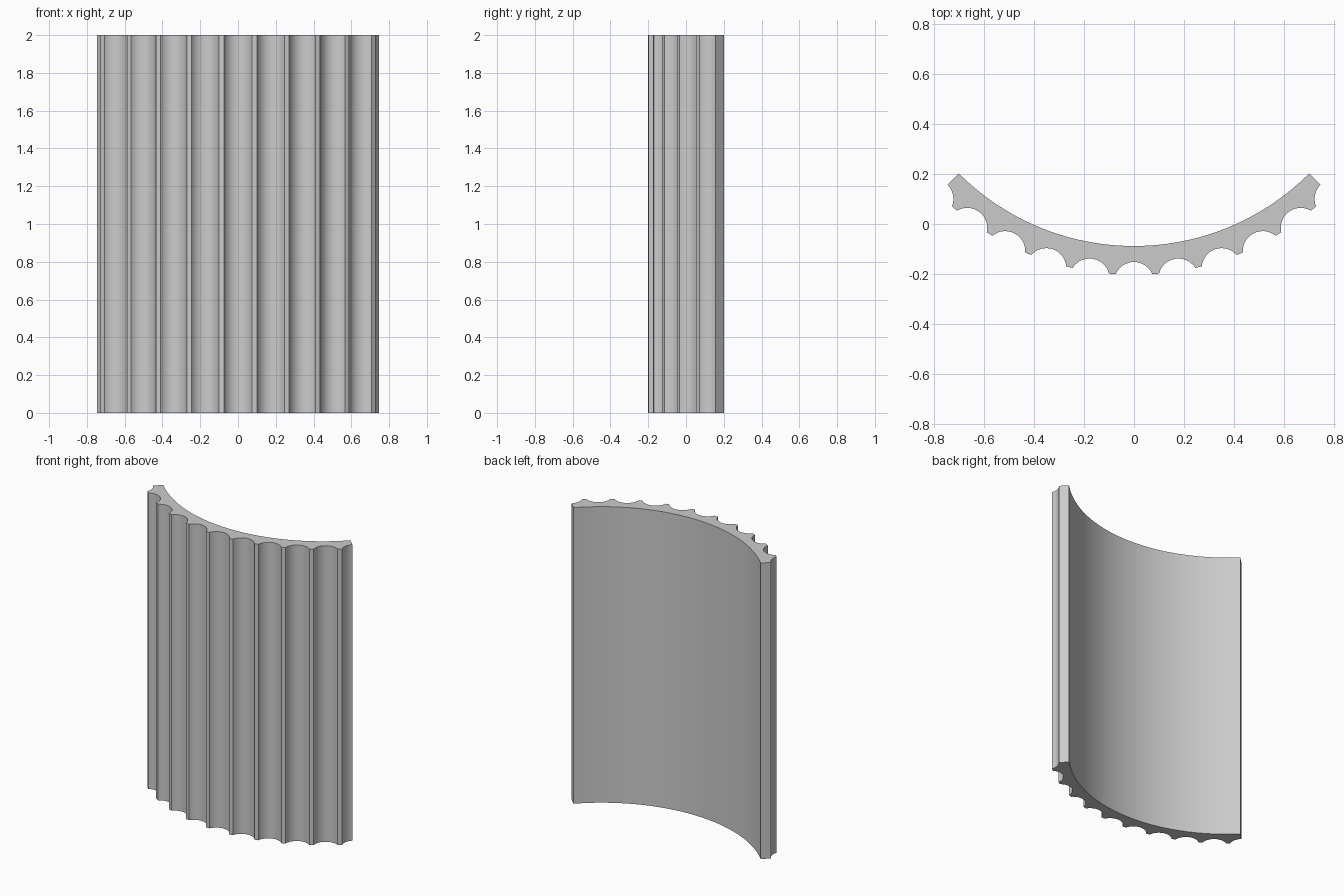
import bpy, bmesh, math

if "Cube" in bpy.data.objects:
    bpy.data.objects.remove(bpy.data.objects["Cube"])

HEIGHT = 2.0
CY = 0.902            # centre of the column axis
R_IN, R_OUT = 0.99, 1.105
FLUTE_R, FLUTE_C = 0.08, 1.134   # flute radius and its distance from the axis
PITCH = math.radians(9)
SEG = 16

# flute half-angle, seen from the flute's own centre, where it meets the outer radius
cos_a = (FLUTE_C**2 + FLUTE_R**2 - R_OUT**2) / (2 * FLUTE_C * FLUTE_R)
HALF = math.acos(cos_a)


def place(across, out, angle):
    """Local flute coordinates to plan coordinates, angle measured from -y."""
    s, c = math.sin(angle), math.cos(angle)
    return (across * c + out * s, CY + across * s - out * c)


# Plan profile: fluted outer side (end flutes are cut in half), then inner arc
profile = []
for i in range(-5, 6):
    lo = 0 if i == -5 else -SEG // 2
    hi = 0 if i == 5 else SEG // 2
    for k in range(lo, hi + 1):
        t = HALF * k / (SEG // 2)
        profile.append(place(FLUTE_R * math.sin(t),
                             FLUTE_C - FLUTE_R * math.cos(t), i * PITCH))
for k in range(49):
    profile.append(place(0, R_IN, math.radians(45 - 90 * k / 48)))

# Extrude the plan into the fluted wall section
bm = bmesh.new()
base = bm.faces.new([bm.verts.new((x, y, 0)) for x, y in profile])
top = bmesh.ops.extrude_face_region(bm, geom=[base], use_keep_orig=True)
bmesh.ops.translate(bm, vec=(0, 0, HEIGHT),
                    verts=[v for v in top["geom"] if isinstance(v, bmesh.types.BMVert)])
bmesh.ops.recalc_face_normals(bm, faces=bm.faces)
mesh = bpy.data.meshes.new("fluted_column_section")
bm.to_mesh(mesh)
bm.free()
section = bpy.data.objects.new("fluted_column_section", mesh)
bpy.context.collection.objects.link(section)

# Smooth curves, sharp flute edges
bpy.context.view_layer.objects.active = section
section.select_set(True)
bpy.ops.object.shade_smooth_by_angle(angle=math.radians(30))
